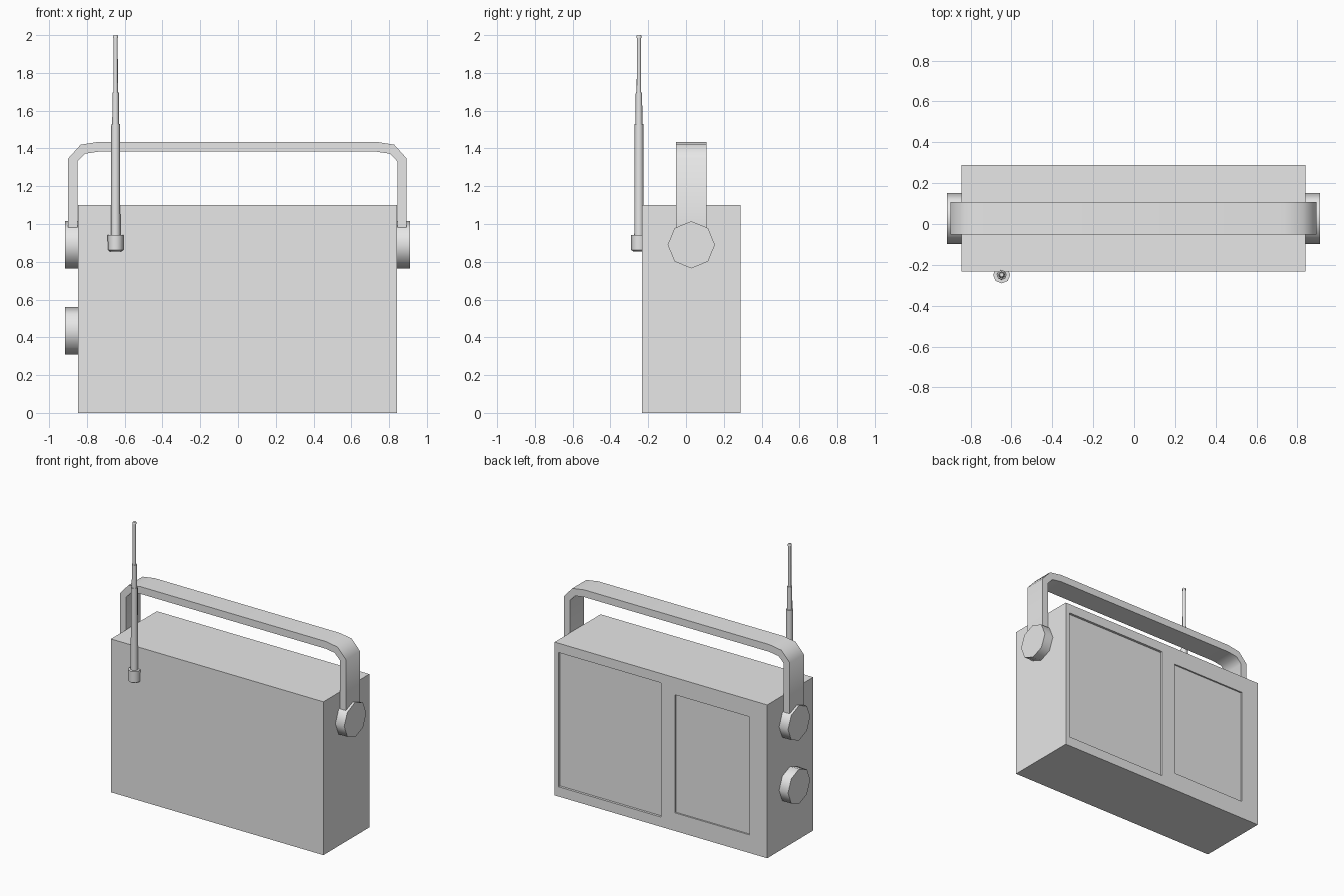
import bpy, bmesh
from math import cos, sin, pi, radians
from mathutils import Matrix, Vector

if "Cube" in bpy.data.objects:
    bpy.data.objects.remove(bpy.data.objects["Cube"])

# One plain grey for everything
grey = bpy.data.materials.new("light_grey")
grey.use_nodes = True
grey.diffuse_color = (0.8, 0.8, 0.8, 1)
grey.node_tree.nodes["Principled BSDF"].inputs["Base Color"].default_value = (0.8, 0.8, 0.8, 1)

MID_X = -0.003   # centre of case and handle
MID_Y = 0.028


def finish(name, bm, smooth=True):
    bmesh.ops.recalc_face_normals(bm, faces=bm.faces)
    mesh = bpy.data.meshes.new(name)
    bm.to_mesh(mesh)
    bm.free()
    mesh.materials.append(grey)
    obj = bpy.data.objects.new(name, mesh)
    bpy.context.collection.objects.link(obj)
    bpy.ops.object.select_all(action='DESELECT')
    obj.select_set(True)
    bpy.context.view_layer.objects.active = obj
    if smooth:
        bpy.ops.object.shade_smooth_by_angle(angle=radians(50))
    return obj


def box(name, low, high):
    low, high = Vector(low), Vector(high)
    bm = bmesh.new()
    bmesh.ops.create_cube(bm, size=1, matrix=Matrix.Translation((low + high) / 2)
                          @ Matrix.Diagonal((*(high - low), 1)))
    return finish(name, bm, smooth=False)


def lathe(name, profile, place, sides=8):
    """Stack of rings (radius, height) with capped ends."""
    bm = bmesh.new()
    rings = [[bm.verts.new((r * cos(2 * pi * i / sides), r * sin(2 * pi * i / sides), h))
              for i in range(sides)] for r, h in profile]
    for a, b in zip(rings, rings[1:]):
        for i in range(sides):
            j = (i + 1) % sides
            bm.faces.new((a[i], a[j], b[j], b[i]))
    bm.faces.new(rings[0])
    bm.faces.new(rings[-1])
    bm.transform(place)
    return finish(name, bm)


# Case with two shallow recessed panels in the back
BACK = 0.288
case = box("case", (-0.846, -0.233, 0), (0.841, BACK, 1.1))
panels = [(-0.004, 0.81, 0.07, 1.033, 0.017),
          (-0.707, -0.113, 0.13, 0.977, 0.011)]
for x0, x1, z0, z1, depth in panels:
    cutter = box("panel_cutter", (x0, BACK - depth, z0), (x1, BACK + 0.1, z1))
    cutter.hide_render = True
    bpy.context.view_layer.objects.active = case
    cut = case.modifiers.new("recess", 'BOOLEAN')
    cut.operation = 'DIFFERENCE'
    cut.solver = 'EXACT'
    cut.object = cutter
    bpy.ops.object.modifier_apply(modifier=cut.name)
    bpy.data.objects.remove(cutter)

# Octagonal side knobs: a handle pivot on each side, one dial on the right
for name, side, z in (("left_pivot", 1, 0.89), ("right_pivot", -1, 0.89),
                      ("right_dial", -1, 0.435)):
    place = Matrix.Translation((MID_X + side * 0.84, MID_Y, z)) @ Matrix.Rotation(side * pi / 2, 4, 'Y')
    lathe(name, [(0.125, 0), (0.125, 0.074)], place)

# Carrying handle: flat strap with rounded corners, mirrored about the middle
outer = [(0.896, 0.97), (0.896, 1.347), (0.83, 1.42), (0.735, 1.435)]
inner = [(0.848, 0.97), (0.848, 1.33), (0.808, 1.372), (0.735, 1.383)]
bm = bmesh.new()
sections = []
for side in (1, -1):
    pairs = list(zip(outer, inner))
    for (ox, oz), (ix, iz) in (pairs if side == 1 else reversed(pairs)):
        sections.append([bm.verts.new((MID_X + side * x, MID_Y + y, z))
                         for x, z, y in ((ox, oz, -0.08), (ox, oz, 0.08),
                                         (ix, iz, 0.08), (ix, iz, -0.08))])
for a, b in zip(sections, sections[1:]):
    for i in range(4):
        j = (i + 1) % 4
        bm.faces.new((a[i], a[j], b[j], b[i]))
bm.faces.new(sections[0])
bm.faces.new(sections[-1])
finish("handle", bm)

# Telescopic antenna on the front
foot = Matrix.Translation((-0.648, -0.249, 0))
lathe("antenna_base", [(0.03, 0.855), (0.041, 0.863), (0.042, 0.943)], foot)
lathe("antenna_lower", [(0.025, 0.94), (0.023, 1.53)], foot)
lathe("antenna_middle", [(0.018, 1.52), (0.017, 1.695)], foot)
lathe("antenna_upper", [(0.012, 1.69), (0.011, 1.987)], foot)
lathe("antenna_tip", [(0.014, 1.985), (0.014, 1.994), (0.01, 2.0)], foot)
